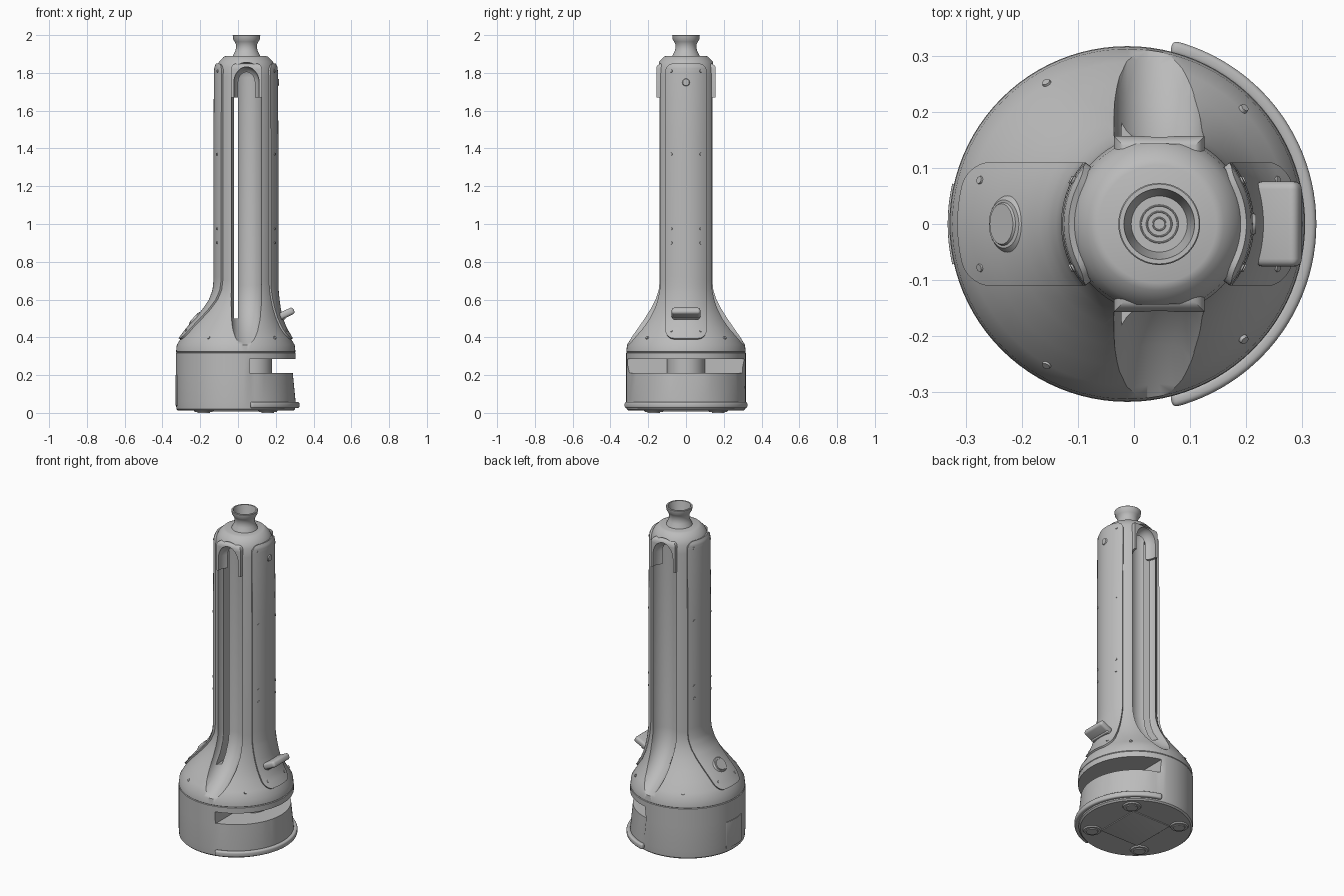
import bpy, bmesh, math
from mathutils import Vector, Matrix

cube = bpy.data.objects.get("Cube")
if cube:
    bpy.data.objects.remove(cube, do_unlink=True)

GREY = bpy.data.materials.new("light grey")
GREY.use_nodes = True
GREY.diffuse_color = (0.5, 0.5, 0.5, 1)
GREY.node_tree.nodes["Principled BSDF"].inputs["Base Color"].default_value = (0.5, 0.5, 0.5, 1)

CX = 0.042    # column axis
BX = -0.012   # base axis
# shell profile: height, radius, axis x
SHELL = [(0.012, 0.305, BX), (0.02, 0.314, BX), (0.06, 0.317, BX), (0.21, 0.317, BX),
         (0.285, 0.317, BX), (0.318, 0.317, BX), (0.321, 0.313, BX), (0.324, 0.316, BX),
         (0.36, 0.312, BX), (0.4, 0.288, BX), (0.45, 0.254, -0.008), (0.5, 0.222, 0.005),
         (0.55, 0.195, 0.02), (0.6, 0.175, 0.033), (0.65, 0.163, 0.04), (0.7, 0.16, CX),
         (1.78, 0.16, CX), (1.83, 0.155, CX), (1.86, 0.142, CX), (1.885, 0.118, CX),
         (1.89, 0.105, CX)]


def shell_at(z):
    for (z0, r0, c0), (z1, r1, c1) in zip(SHELL, SHELL[1:]):
        if z <= z1:
            t = (z - z0) / (z1 - z0)
            return r0 + (r1 - r0) * t, c0 + (c1 - c0) * t
    return SHELL[-1][1:]


def finish(ob, angle=35):
    ob.data.materials.clear()
    ob.data.materials.append(GREY)
    bpy.ops.object.select_all(action='DESELECT')
    ob.select_set(True)
    bpy.context.view_layer.objects.active = ob
    bpy.ops.object.shade_smooth_by_angle(angle=math.radians(angle))
    return ob


def from_bmesh(name, bm):
    bmesh.ops.recalc_face_normals(bm, faces=bm.faces)
    mesh = bpy.data.meshes.new(name)
    bm.to_mesh(mesh)
    bm.free()
    ob = bpy.data.objects.new(name, mesh)
    bpy.context.collection.objects.link(ob)
    return ob


def bake(ob):
    dg = bpy.context.evaluated_depsgraph_get()
    mesh = bpy.data.meshes.new_from_object(ob.evaluated_get(dg))
    ob.modifiers.clear()
    ob.data = mesh


def loft(name, rings, segs=96, adjust=None):
    bm = bmesh.new()
    loops = []
    for z, r, c in rings:
        loop = []
        for i in range(segs):
            a = math.tau * i / segs
            p = Vector((c + r * math.cos(a), r * math.sin(a), z))
            loop.append(bm.verts.new(adjust(p) if adjust else p))
        loops.append(loop)
    for a, b in zip(loops, loops[1:]):
        for i in range(segs):
            j = (i + 1) % segs
            bm.faces.new((a[i], a[j], b[j], b[i]))
    bm.faces.new(loops[0])
    bm.faces.new(loops[-1])
    return from_bmesh(name, bm)


def box(name, lo, hi, bevel=0, rot=0):
    lo, hi = Vector(lo), Vector(hi)
    bm = bmesh.new()
    bmesh.ops.create_cube(bm, size=1)
    bmesh.ops.scale(bm, vec=hi - lo, verts=bm.verts)
    if bevel:
        bmesh.ops.bevel(bm, geom=bm.edges[:], offset=bevel, segments=4, profile=0.5, affect='EDGES')
    bmesh.ops.rotate(bm, matrix=Matrix.Rotation(rot, 3, 'Y'), verts=bm.verts)
    bmesh.ops.translate(bm, vec=(lo + hi) / 2, verts=bm.verts)
    return from_bmesh(name, bm)


def disc(name, pos, normal, radius, depth, stretch=1, segs=24):
    # rounded disc lying on a surface, stretched along y
    bm = bmesh.new()
    bmesh.ops.create_cone(bm, cap_ends=True, segments=segs, radius1=radius,
                          radius2=radius * 0.85, depth=depth)
    turn = Vector(normal).to_track_quat('Z', 'Y').to_matrix()
    bmesh.ops.rotate(bm, matrix=turn, verts=bm.verts)
    bmesh.ops.scale(bm, vec=(1, stretch, 1), verts=bm.verts)
    bmesh.ops.translate(bm, vec=pos, verts=bm.verts)
    return finish(from_bmesh(name, bm))


def tube_cutter(name, path):
    # path entries: y, z, radius factor
    curve = bpy.data.curves.new(name, 'CURVE')
    curve.dimensions = '3D'
    curve.bevel_depth = 0.082
    curve.bevel_resolution = 10
    curve.use_fill_caps = True
    sp = curve.splines.new('POLY')
    sp.points.add(len(path) - 1)
    for pt, (y, z, r) in zip(sp.points, path):
        pt.co = (CX + 0.003, y, z, 1)
        pt.radius = r
    tmp = bpy.data.objects.new(name, curve)
    bpy.context.collection.objects.link(tmp)
    dg = bpy.context.evaluated_depsgraph_get()
    bm = bmesh.new()
    bm.from_mesh(bpy.data.meshes.new_from_object(tmp.evaluated_get(dg)))
    bpy.data.objects.remove(tmp, do_unlink=True)
    bmesh.ops.remove_doubles(bm, verts=bm.verts, dist=1e-5)
    return from_bmesh(name, bm)


def cut(ob, cutters):
    for c in cutters:
        mod = ob.modifiers.new("cut", 'BOOLEAN')
        mod.operation = 'DIFFERENCE'
        mod.solver = 'EXACT'
        mod.object = c
    bake(ob)
    for c in cutters:
        bpy.data.objects.remove(c, do_unlink=True)


# Main shell: base drum, shoulder and column, the lower +x side tapering in
def taper(p):
    if abs(p.z - 0.21) < 0.001 and p.x > 0.055:
        return Vector((BX + (p.x - BX) * 0.953, p.y * 0.953, p.z))
    return p


body = loft("body_shell", SHELL, adjust=taper)
dome = [(1.775 + 0.082 * math.sin(a), max(0.02, math.cos(a)))
        for a in [math.pi / 2 * i / 8 for i in range(8, -1, -1)]]
flare = [(0.153, 0.68), (0.16, 0.63), (0.18, 0.58), (0.215, 0.53), (0.265, 0.485),
         (0.33, 0.44), (0.42, 0.385)]
cutters = [box("slot_cutter", (0.06, -0.5, 0.21), (0.6, 0.5, 0.285)),
           box("slit_cutter", (-0.022, -0.5, 0.5), (0.0, 0.5, 1.79))]
for s in (-1, 1):
    path = [(s * 0.153, z, r) for z, r in dome] + [(s * y, z, 1) for y, z in flare]
    cutters.append(tube_cutter("channel_cutter", path))
cut(body, cutters)
finish(body)

# Hoods framing the top of both channels
for s, side in ((-1, "front"), (1, "back")):
    y0, y1 = sorted((s * 0.1, s * 0.157))
    hood = box("hood_" + side, (-0.036, y0, 1.67), (0.126, y1, 1.85))
    bm = bmesh.new()
    bm.from_mesh(hood.data)
    edges = [e for e in bm.edges if all(v.co.z > 1.8 for v in e.verts)
             and (all(abs(v.co.y) > 0.15 for v in e.verts)
                  or abs(e.verts[0].co.y - e.verts[1].co.y) > 0.01)]
    bmesh.ops.bevel(bm, geom=edges, offset=0.028, segments=4, profile=0.5, affect='EDGES')
    bm.to_mesh(hood.data)
    bm.free()
    path = [(s * 0.15, z - 0.025, r * 0.82) for z, r in dome] + [(s * 0.15, 1.5, 0.82)]
    cut(hood, [tube_cutter("hood_cutter", path)])
    finish(hood)

# Neck with open cup and inner grille
neck = [(1.885, 0.074), (1.9, 0.068), (1.915, 0.06), (1.93, 0.056), (1.95, 0.056), (1.965, 0.063),
        (1.978, 0.071), (1.998, 0.073), (2.0, 0.071), (2.0, 0.063), (1.975, 0.058), (1.94, 0.05)]
finish(loft("neck_cup", [(z, r, 0.045) for z, r in neck], 64))
for i in range(1, 4):
    bpy.ops.mesh.primitive_torus_add(location=(0.045, 0, 1.941), major_radius=0.011 * i,
                                     minor_radius=0.0015, major_segments=32, minor_segments=6)
    bpy.context.object.name = "grille_ring"
    finish(bpy.context.object)


# Side covers hugging the shell
def cover_point(s, y, z, lift=0.012):
    r, c = shell_at(z)
    return Vector((c + s * math.sqrt((r + lift) ** 2 - y * y), y, z))


def cover_normal(s, y, z):
    du = cover_point(s, y + 0.005, z) - cover_point(s, y - 0.005, z)
    dv = cover_point(s, y, z + 0.005) - cover_point(s, y, z - 0.005)
    n = du.cross(dv).normalized()
    return n if n.x * s > 0 else -n


def side_cover(name, s, z0=0.395, z1=1.85, half=0.11, corner=0.045):
    heights = [z0 + corner * (1 - math.cos(i * math.pi / 16)) for i in range(8)]
    heights += [z0 + corner + 0.02 * i for i in range(15)]
    heights += [1.0, 1.4] + [z1 - corner + corner * math.sin(i * math.pi / 16) for i in range(9)]
    bm = bmesh.new()
    rows = []
    for z in heights:
        d = max(0, corner - (z - z0), corner - (z1 - z))
        w = half - corner + math.sqrt(max(0, corner ** 2 - d * d))
        rows.append([bm.verts.new(cover_point(s, w * k / 8, z)) for k in range(-8, 9)])
    for a, b in zip(rows, rows[1:]):
        for i in range(16):
            q = (a[i], a[i + 1], b[i + 1], b[i])
            bm.faces.new(q if s > 0 else q[::-1])
    ob = from_bmesh(name, bm)
    sol = ob.modifiers.new("thickness", 'SOLIDIFY')
    sol.thickness = 0.022
    sol.offset = -1 if ob.data.polygons[80].normal.x * s > 0 else 1
    bake(ob)
    finish(ob)


for s, side in ((-1, "right"), (1, "left")):
    side_cover("side_cover_" + side, s)
    for z in (0.435, 0.9, 0.975, 1.37, 1.81):
        for y in (-0.078, 0.078):
            disc("cover_screw", cover_point(s, y, z), cover_normal(s, y, z), 0.008, 0.006, segs=12)

# Shoulder screws
for x, y in ((-0.155, 0.25), (0.195, 0.205)):
    for t in (-1, 1):
        n = Vector((x - BX, y * t, 0.2))
        disc("shoulder_screw", (x, y * t, 0.398), n, 0.009, 0.01, segs=12)

# Push button on one side, sensor visor and lens on the other
disc("button_surround", cover_point(-1, 0, 0.5), cover_normal(-1, 0, 0.5), 0.048, 0.008, 1.05, 40)
disc("push_button", cover_point(-1, 0, 0.5, 0.015), cover_normal(-1, 0, 0.5), 0.037, 0.012, 1.15, 40)
finish(box("sensor_visor", (0.215, -0.076, 0.508), (0.3, 0.076, 0.545), 0.014, -0.45))
finish(box("sensor_window", (0.2, -0.07, 0.495), (0.252, 0.07, 0.515), 0.006))
disc("top_lens", cover_point(1, 0, 1.75), (1, 0, 0), 0.02, 0.006)

# Scanner inside the base slot
finish(loft("scanner_drum", [(0.2, 0.1, 0.08), (0.29, 0.1, 0.08)], 48))


# Curved strips around the base
def arc_strip(name, a0, a1, r0, r1, z0, z1, bevel):
    bm = bmesh.new()
    n = 48
    rows = []
    for i in range(n + 1):
        a = math.radians(a0 + (a1 - a0) * i / n)
        rows.append([bm.verts.new((BX + r * math.cos(a), r * math.sin(a), z))
                     for r, z in ((r0, z0), (r1, z0), (r1, z1), (r0, z1))])
    for a, b in zip(rows, rows[1:]):
        for i in range(4):
            j = (i + 1) % 4
            bm.faces.new((a[i], a[j], b[j], b[i]))
    bm.faces.new(rows[0])
    bm.faces.new(rows[-1])
    ob = from_bmesh(name, bm)
    mod = ob.modifiers.new("round", 'BEVEL')
    mod.width = bevel
    mod.segments = 3
    bake(ob)
    return finish(ob)


arc_strip("bumper", -76, 76, 0.312, 0.337, 0.025, 0.058, 0.009)
arc_strip("charging_door", 167, 193, 0.31, 0.32, 0.04, 0.2, 0.001)

# Underside plate and four casters
finish(box("underside_plate", (-0.14, -0.14, 0.007), (0.12, 0.14, 0.02), 0.003))
for sx in (-1, 1):
    for sy in (-1, 1):
        spot = (BX + sx * 0.17, sy * 0.17)
        disc("caster_mount", (*spot, 0.011), (0, 0, -1), 0.055, 0.012, segs=32)
        disc("caster", (*spot, 0.01), (0, 0, -1), 0.038, 0.02, segs=32)
